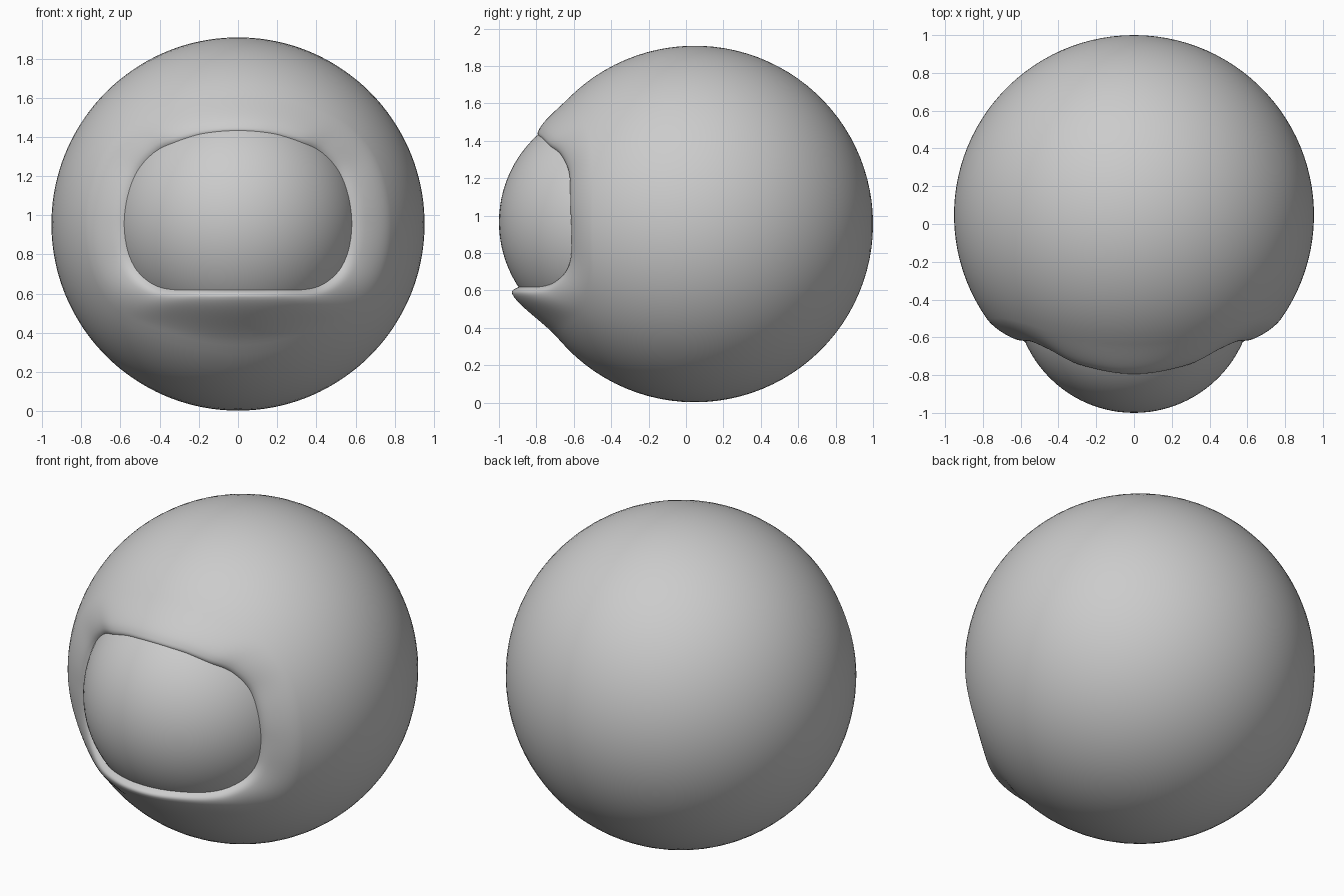
import bpy, bmesh, math
from mathutils import Vector
from mathutils.geometry import interpolate_bezier

if "Cube" in bpy.data.objects:
    bpy.data.objects.remove(bpy.data.objects["Cube"])

R, CEN = 0.953, Vector((0, 0.047, 0.955))      # outer shell
ER, ECEN = 0.63, Vector((0, -0.37, 0.965))     # inner ball
N = 128

# Right half of the opening outline (x, z), bottom to top
HALF = [(0, .615), (.1, .615), (.2, .617), (.34, .62), (.43, .645), (.51, .71), (.56, .81),
        (.58, .95), (.562, 1.1), (.51, 1.23), (.42, 1.325), (.31, 1.375), (.2, 1.41), (.1, 1.425), (0, 1.43)]


def resample(pts, steps):
    """Catmull-Rom through a closed loop, as (angle, radius) about the shell axis."""
    out = []
    n = len(pts)
    for i in range(n):
        p = [Vector(pts[(i + k) % n]) for k in (-1, 0, 1, 2)]
        for s in range(steps):
            t = s / steps
            out.append(p[1] + .5 * t * (p[2] - p[0] + t * (2 * p[0] - 5 * p[1] + 4 * p[2] - p[3]
                       + t * (3 * (p[1] - p[2]) + p[3] - p[0]))))
    return out


loop = HALF + [(-x, z) for x, z in HALF[-2:0:-1]]
outline = resample(loop, 6)


def sphere_y(c, r, x, z):
    return c.y - math.sqrt(max(r * r - (x - c.x) ** 2 - (z - c.z) ** 2, 0.0))


def column(p):
    """Shell profile from near the back pole to inside the opening."""
    x, z = p
    d = Vector((x, 0, z - CEN.z))
    rho = d.length
    d.normalize()
    low = max(0, -d.z) ** 2
    contact = Vector((x, sphere_y(ECEN, ER, x, z), z))
    side = d.x ** 2
    crest = contact + d * (.035 + .025 * side) + Vector((0, -.035 * low + .012 * (1 - low), 0))
    # point where the lip leaves the sphere
    rb = min(rho + .2 + .08 * low, .86)
    a = math.asin(rb / R)
    base = CEN + d * rb + Vector((0, -R * math.cos(a), 0))
    tan = -d * math.cos(a) + Vector((0, -math.sin(a), 0))
    pts = []
    for i in range(1, 37):
        f = math.pi + (a - math.pi) * i / 37
        pts.append(CEN + d * R * math.sin(f) + Vector((0, -R * math.cos(f), 0)))
    L = (crest - base).length
    end = (crest - base).normalized() * .6 - d * .4
    end.normalize()
    pts += interpolate_bezier(base, base + tan * L * .35, crest - end * L * .22, crest, 14)
    inward = (ECEN - contact).normalized()
    seat = contact + inward * .03
    pts += interpolate_bezier(crest, crest + end * .03, contact - inward * .008, seat, 7)[1:]
    return pts


def finish(bm, name):
    bmesh.ops.recalc_face_normals(bm, faces=bm.faces)
    me = bpy.data.meshes.new(name)
    bm.to_mesh(me)
    bm.free()
    for f in me.polygons:
        f.use_smooth = True
    ob = bpy.data.objects.new(name, me)
    bpy.context.collection.objects.link(ob)
    return ob


# Outer shell with raised lip around the opening
bm = bmesh.new()
cols = [[bm.verts.new(v) for v in column(p)] for p in outline]
pole = bm.verts.new(CEN + Vector((0, R, 0)))
for i, c in enumerate(cols):
    e = cols[(i + 1) % len(cols)]
    bm.faces.new((pole, c[0], e[0]))
    for j in range(len(c) - 1):
        bm.faces.new((c[j], e[j], e[j + 1], c[j + 1]))
finish(bm, "outer_shell")

# Inner ball seen through the opening
bm = bmesh.new()
bmesh.ops.create_uvsphere(bm, u_segments=96, v_segments=48, radius=ER)
bmesh.ops.translate(bm, verts=bm.verts, vec=ECEN)
finish(bm, "inner_ball")
